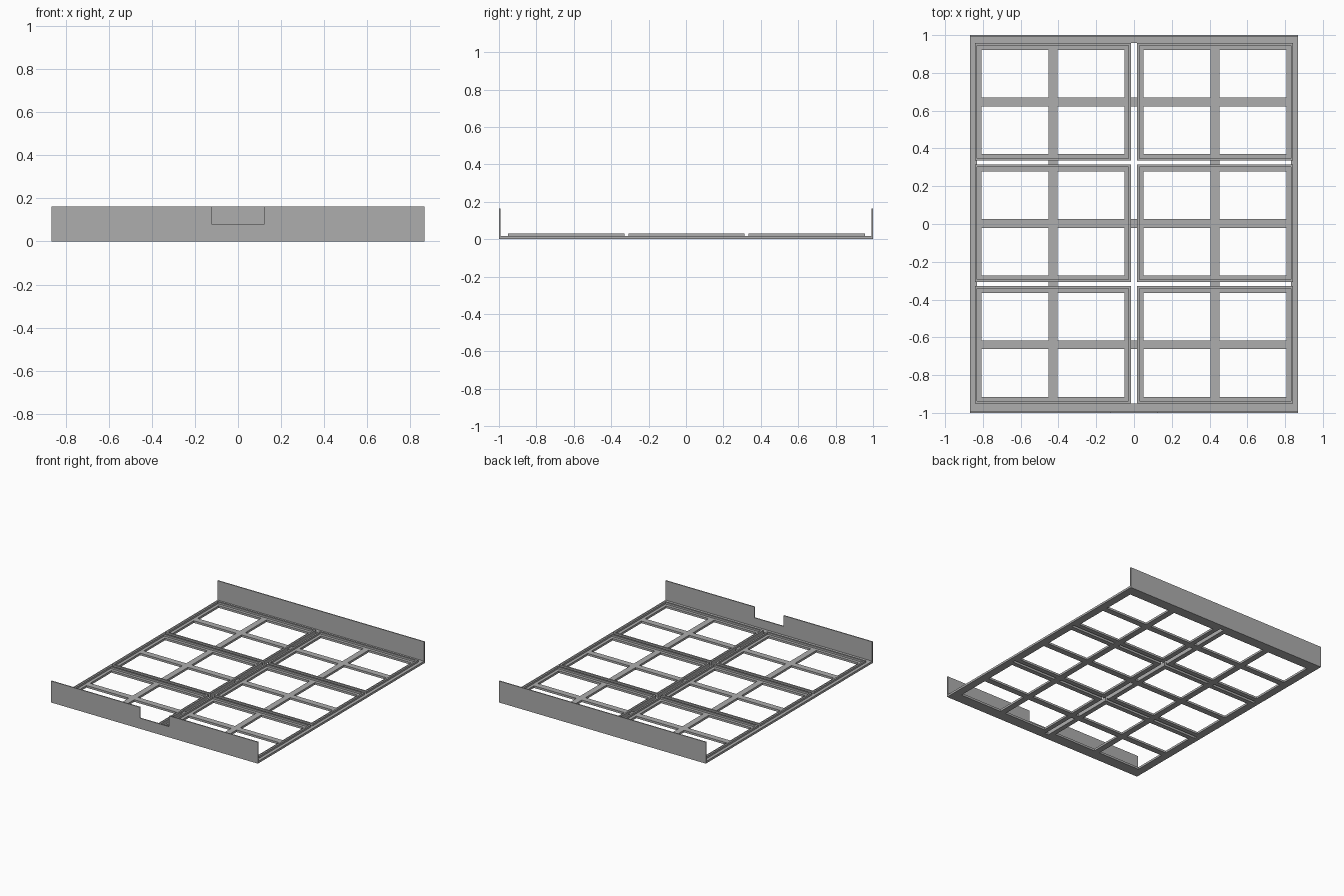
import bpy, bmesh

cube = bpy.data.objects.get("Cube")
if cube:
    bpy.data.objects.remove(cube)

grey = bpy.data.materials.new("plain grey")
grey.use_nodes = True
grey.diffuse_color = (0.42, 0.42, 0.42, 1)
grey.node_tree.nodes["Principled BSDF"].inputs["Base Color"].default_value = (0.42, 0.42, 0.42, 1)

HALF_X, WALL_H, WALL_T = 0.867, 0.163, 0.008
BASE_Z, LIP_Z = 0.016, 0.03
CELL_X, CELL_Y = 0.414, 0.311      # half size of one cell
LIP, LEDGE = 0.013, 0.036          # lip width, full border width
BAR = 0.023                        # half width of the cross bars
X_CENTRES = (-0.429, 0.429)
Y_CENTRES = (-0.64, 0.003, 0.646)


def cut_slab(name, us, vs, solid, low, high, upright=False):
    """Slab on an irregular grid, keeping the tiles for which solid(u, v) holds."""
    us, vs = sorted(set(us)), sorted(set(vs))
    bm = bmesh.new()
    for u0, u1 in zip(us, us[1:]):
        for v0, v1 in zip(vs, vs[1:]):
            if solid((u0 + u1) / 2, (v0 + v1) / 2):
                corners = [(u0, v0), (u1, v0), (u1, v1), (u0, v1)]
                bm.faces.new([bm.verts.new((u, low, v) if upright else (u, v, low))
                              for u, v in corners])
    bmesh.ops.remove_doubles(bm, verts=bm.verts, dist=0.0001)
    new = bmesh.ops.extrude_face_region(bm, geom=bm.faces[:], use_keep_orig=True)["geom"]
    shift = (0, high - low, 0) if upright else (0, 0, high - low)
    bmesh.ops.translate(bm, vec=shift, verts=[g for g in new if isinstance(g, bmesh.types.BMVert)])
    bmesh.ops.recalc_face_normals(bm, faces=bm.faces)
    mesh = bpy.data.meshes.new(name)
    bm.to_mesh(mesh)
    bm.free()
    mesh.materials.append(grey)
    obj = bpy.data.objects.new(name, mesh)
    bpy.context.collection.objects.link(obj)
    return obj


def nearest(value, centres):
    return min(abs(value - c) for c in centres)


def base_solid(x, y):
    dx, dy = nearest(x, X_CENTRES), nearest(y, Y_CENTRES)
    if dx < BAR or dy < BAR:
        return True
    if dx < CELL_X and dy < CELL_Y:            # border of a cell, open window inside
        return dx > CELL_X - LEDGE or dy > CELL_Y - LEDGE
    # slits between neighbouring cells stay open, outer frame stays solid
    in_x = abs(x) < X_CENTRES[1] + CELL_X - LIP
    in_y = Y_CENTRES[0] - CELL_Y < y < Y_CENTRES[2] + CELL_Y
    return not (in_x and in_y)


# Base lattice: outer frame, cell borders and cross bars
def lines(centres, half, end):
    steps = (BAR, half - LEDGE, half - LIP, half)
    return [-end, end] + [c + s * d for c in centres for d in steps for s in (-1, 1)]


cut_slab("base_lattice", lines(X_CENTRES, CELL_X, HALF_X), lines(Y_CENTRES, CELL_Y, 1),
         base_solid, 0, BASE_Z)

# Raised lip around every cell
for cx in X_CENTRES:
    for cy in Y_CENTRES:
        inner_x, inner_y = CELL_X - LIP, CELL_Y - LIP
        cut_slab("cell_lip",
                 [cx + s for s in (-CELL_X, -inner_x, inner_x, CELL_X)],
                 [cy + s for s in (-CELL_Y, -inner_y, inner_y, CELL_Y)],
                 lambda x, y: abs(x - cx) > inner_x or abs(y - cy) > inner_y,
                 BASE_Z, LIP_Z)

# Upright end walls, the front one with a finger notch
NOTCH_X, NOTCH_Z = 0.122, 0.081
cut_slab("front_wall", (-HALF_X, -NOTCH_X, NOTCH_X, HALF_X), (0, NOTCH_Z, WALL_H),
         lambda x, z: abs(x) > NOTCH_X or z < NOTCH_Z, -1, -1 + WALL_T, upright=True)
cut_slab("back_wall", (-HALF_X, HALF_X), (0, WALL_H),
         lambda x, z: True, 1 - WALL_T, 1, upright=True)
